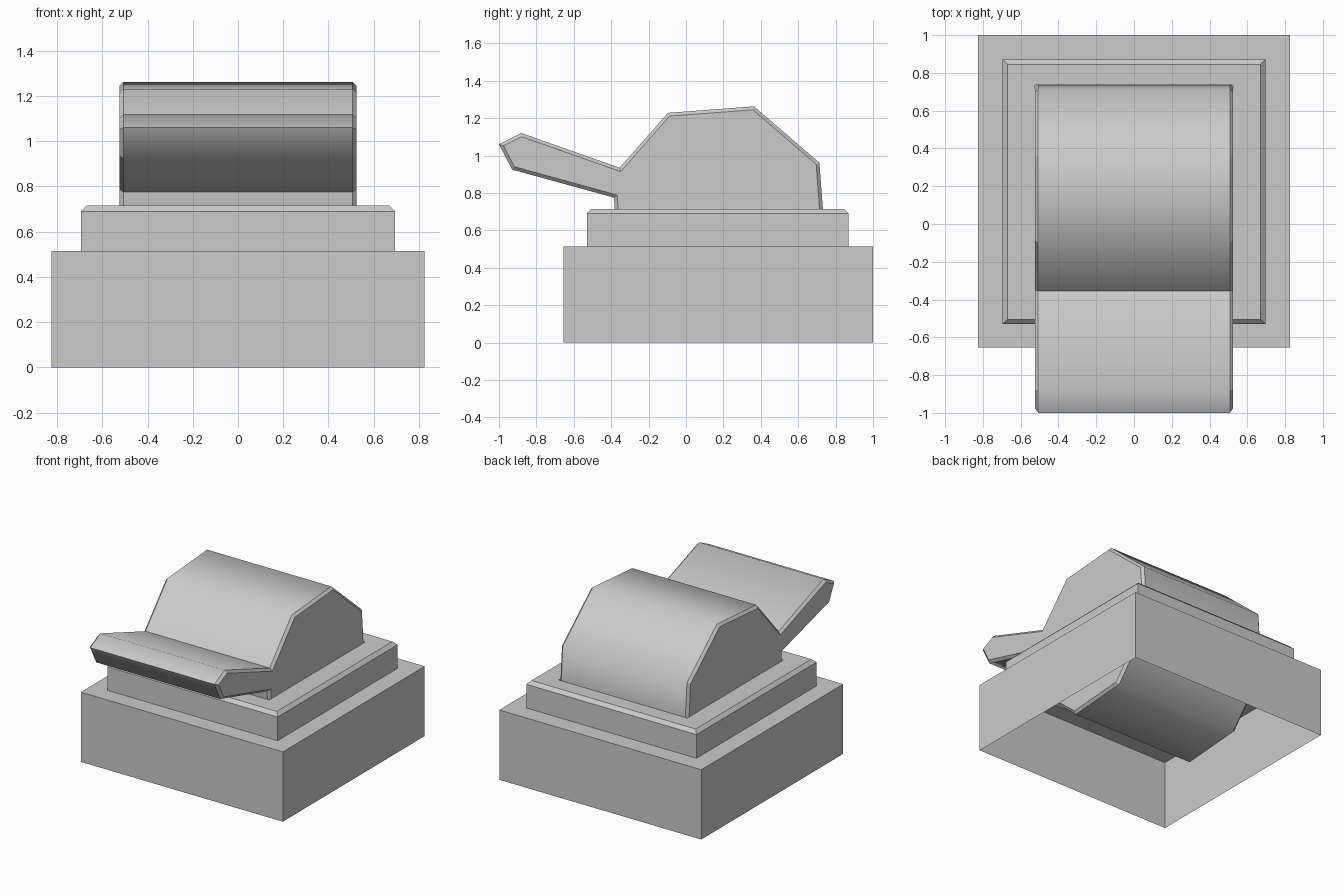
import bpy, bmesh, math

if "Cube" in bpy.data.objects:
    bpy.data.objects.remove(bpy.data.objects["Cube"])


def finish(name, bm):
    bmesh.ops.recalc_face_normals(bm, faces=bm.faces[:])
    mesh = bpy.data.meshes.new(name)
    bm.to_mesh(mesh)
    bm.free()
    obj = bpy.data.objects.new(name, mesh)
    bpy.context.collection.objects.link(obj)
    return obj


def rect_shell(name, loops):
    """Open shell lofted through rectangles (half width, y front, y back, z)."""
    bm = bmesh.new()
    rings = [[bm.verts.new((x, y, z)) for x, y in ((-w, y0), (w, y0), (w, y1), (-w, y1))]
             for w, y0, y1, z in loops]
    for a, b in zip(rings, rings[1:]):
        for i in range(4):
            j = (i + 1) % 4
            bm.faces.new((a[i], a[j], b[j], b[i]))
    return finish(name, bm)


# Hollow base, open below, with an opening under the raised plate
rect_shell("base", [(0.825, -0.655, 1.0, 0.0), (0.825, -0.655, 1.0, 0.515),
                    (0.695, -0.53, 0.87, 0.515)])

# Raised plate with chamfered top rim and a slot for the lever
rect_shell("top_plate", [(0.695, -0.53, 0.87, 0.515), (0.695, -0.53, 0.87, 0.69),
                         (0.67, -0.505, 0.845, 0.715), (0.525, -0.385, 0.735, 0.715)])

# Lever: octagonal drum reaching down into the base, with a tab at the front
cy, cz, radius = 0.175, 0.69, 0.603
profile = [(cy + radius * math.cos(math.radians(a)), cz + radius * math.sin(math.radians(a)))
           for a in [116.8 - 45 * i for i in range(7)]]
profile += [(-0.385, 0.775), (-0.93, 0.925), (-1.0, 1.06), (-0.88, 1.12), (-0.355, 0.935)]
half = 0.525
bm = bmesh.new()
cap = bm.faces.new([bm.verts.new((-half, y, z)) for y, z in profile])
ext = bmesh.ops.extrude_face_region(bm, geom=[cap], use_keep_orig=True)
bmesh.ops.translate(bm, vec=(2 * half, 0, 0),
                    verts=[g for g in ext["geom"] if isinstance(g, bmesh.types.BMVert)])
bmesh.ops.recalc_face_normals(bm, faces=bm.faces[:])
# Chamfer only the rims of the two end caps
rims = [e for e in bm.edges if abs(e.verts[0].co.x - e.verts[1].co.x) < 1e-4]
bmesh.ops.bevel(bm, geom=rims, offset=0.018, segments=1, affect='EDGES', profile=0.5)
bm.normal_update()
# Smooth around the drum, flat on the ends and chamfers
for f in bm.faces:
    f.smooth = abs(f.normal.x) < 0.1
for e in bm.edges:
    if len(e.link_faces) == 2:
        same = all(f.smooth for f in e.link_faces)
        e.smooth = same and e.calc_face_angle() < math.radians(50)
finish("lever", bm)
